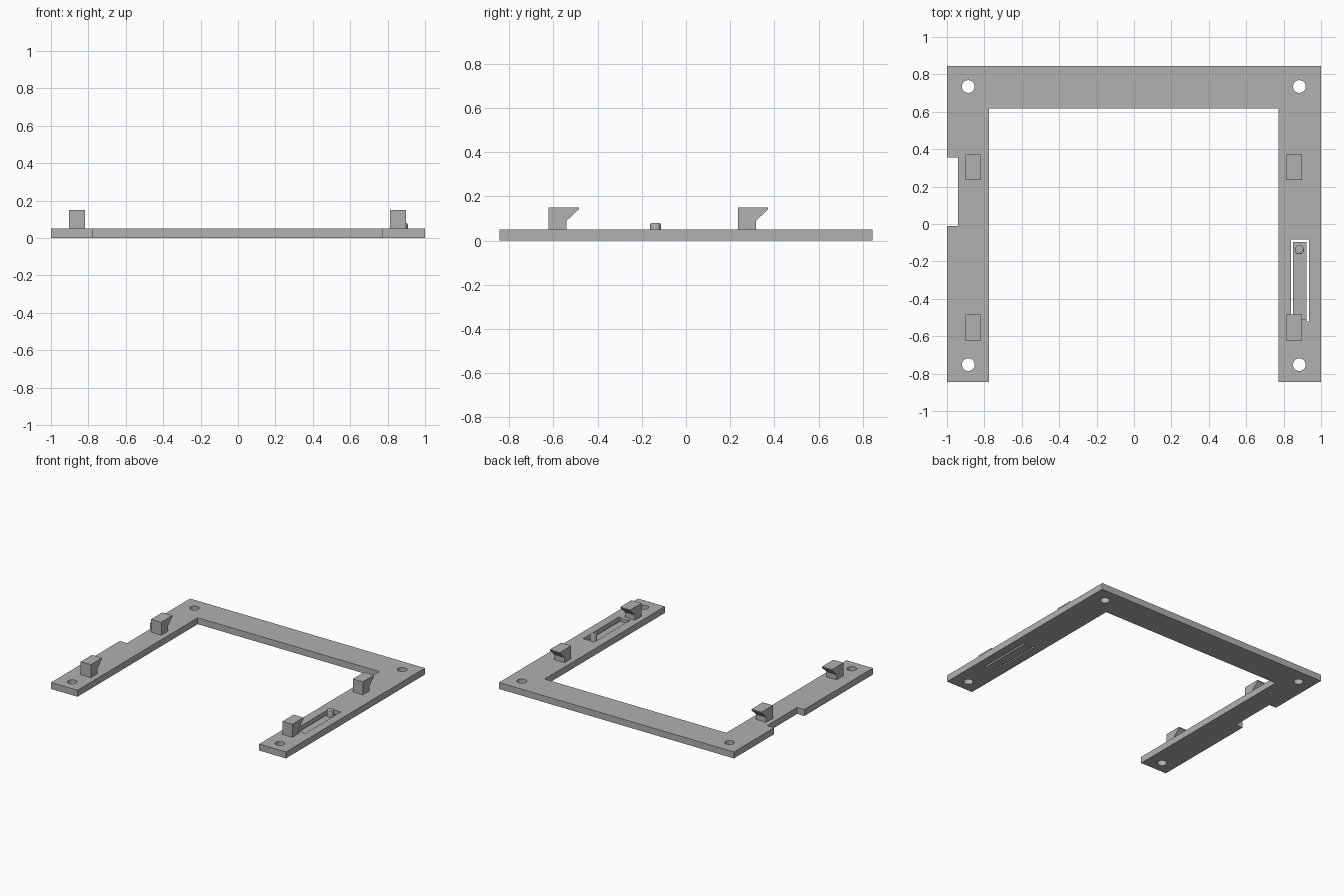
import bpy, bmesh
from mathutils import Matrix

if "Cube" in bpy.data.objects:
    bpy.data.objects.remove(bpy.data.objects["Cube"])

grey = bpy.data.materials.new("light_grey")
grey.diffuse_color = (0.44, 0.44, 0.44, 1)
grey.use_nodes = True
grey.node_tree.nodes["Principled BSDF"].inputs["Base Color"].default_value = grey.diffuse_color


def finish(name, bm):
    bmesh.ops.recalc_face_normals(bm, faces=bm.faces)
    mesh = bpy.data.meshes.new(name)
    bm.to_mesh(mesh)
    bm.free()
    mesh.materials.append(grey)
    ob = bpy.data.objects.new(name, mesh)
    bpy.context.collection.objects.link(ob)
    return ob


def extrude(name, points, vector):
    """Prism made from a closed outline of 3D points."""
    bm = bmesh.new()
    face = bm.faces.new([bm.verts.new(p) for p in points])
    result = bmesh.ops.extrude_face_region(bm, geom=[face], use_keep_orig=True)
    verts = [g for g in result["geom"] if isinstance(g, bmesh.types.BMVert)]
    bmesh.ops.translate(bm, verts=verts, vec=vector)
    return finish(name, bm)


def box(name, x0, x1, y0, y1, z0, z1):
    outline = [(x0, y0, z0), (x1, y0, z0), (x1, y1, z0), (x0, y1, z0)]
    return extrude(name, outline, (0, 0, z1 - z0))


def cylinder(name, x, y, r, z0, z1, sides=32, chamfer=0):
    bm = bmesh.new()
    bmesh.ops.create_cone(bm, cap_ends=True, segments=sides, radius1=r, radius2=r,
                          depth=z1 - z0,
                          matrix=Matrix.Translation((x, y, (z0 + z1) / 2)))
    if chamfer:
        rim = [e for e in bm.edges if all(v.co.z > z1 - 1e-4 for v in e.verts)]
        bmesh.ops.bevel(bm, geom=rim, offset=chamfer, segments=3, profile=0.5,
                        affect='EDGES')
    return finish(name, bm)


def cut(target, cutter):
    mod = target.modifiers.new("cut", 'BOOLEAN')
    mod.operation = 'DIFFERENCE'
    mod.solver = 'EXACT'
    mod.object = cutter
    bpy.context.view_layer.objects.active = target
    bpy.ops.object.modifier_apply(modifier=mod.name)
    bpy.data.objects.remove(cutter)


def smooth(ob):
    bpy.ops.object.select_all(action='DESELECT')
    ob.select_set(True)
    bpy.context.view_layer.objects.active = ob
    bpy.ops.object.shade_smooth_by_angle(angle=0.5)


# U-shaped plate with a notch in the left edge
T = 0.05
outline = [(-1, -0.845), (-0.775, -0.845), (-0.775, 0.617), (0.772, 0.617),
           (0.772, -0.845), (1, -0.845), (1, 0.845), (-1, 0.845),
           (-1, 0.355), (-0.94, 0.355), (-0.94, -0.01), (-1, -0.01)]
frame = extrude("frame_plate", [(x, y, 0) for x, y in outline], (0, 0, T))

# Screw holes in the corners
for x in (-0.886, 0.884):
    for y in (-0.752, 0.735):
        cut(frame, cylinder("hole_cutter", x, y, 0.034, -0.1, 0.2))

# Thin spring tongue: shallow pocket, then a slot around three sides
cut(frame, box("pocket_cutter", 0.84, 0.935, -0.51, -0.083, 0.025, 0.2))
for x0, x1, y0, y1 in ((0.84, 0.851, -0.52, -0.083),
                       (0.921, 0.935, -0.52, -0.083),
                       (0.83999, 0.93501, -0.096, -0.08299)):
    cut(frame, box("slot_cutter", x0, x1, y0, y1, -0.1, 0.2))
smooth(frame)

# Latch pin on the free end of the tongue
smooth(cylinder("latch_pin", 0.884, -0.138, 0.024, 0.02, 0.08, 24, 0.008))

# Four hooks overhanging towards the back
hook = [(0, T - 0.005), (0.082, T - 0.005), (0.082, 0.09), (0.137, 0.142),
        (0.137, 0.15), (0, 0.15)]
for side, x in (("left", -0.904), ("right", 0.813)):
    for end, y in (("front", -0.622), ("back", 0.235)):
        extrude(f"{end}_{side}_hook", [(x, y + a, z) for a, z in hook], (0.086, 0, 0))
